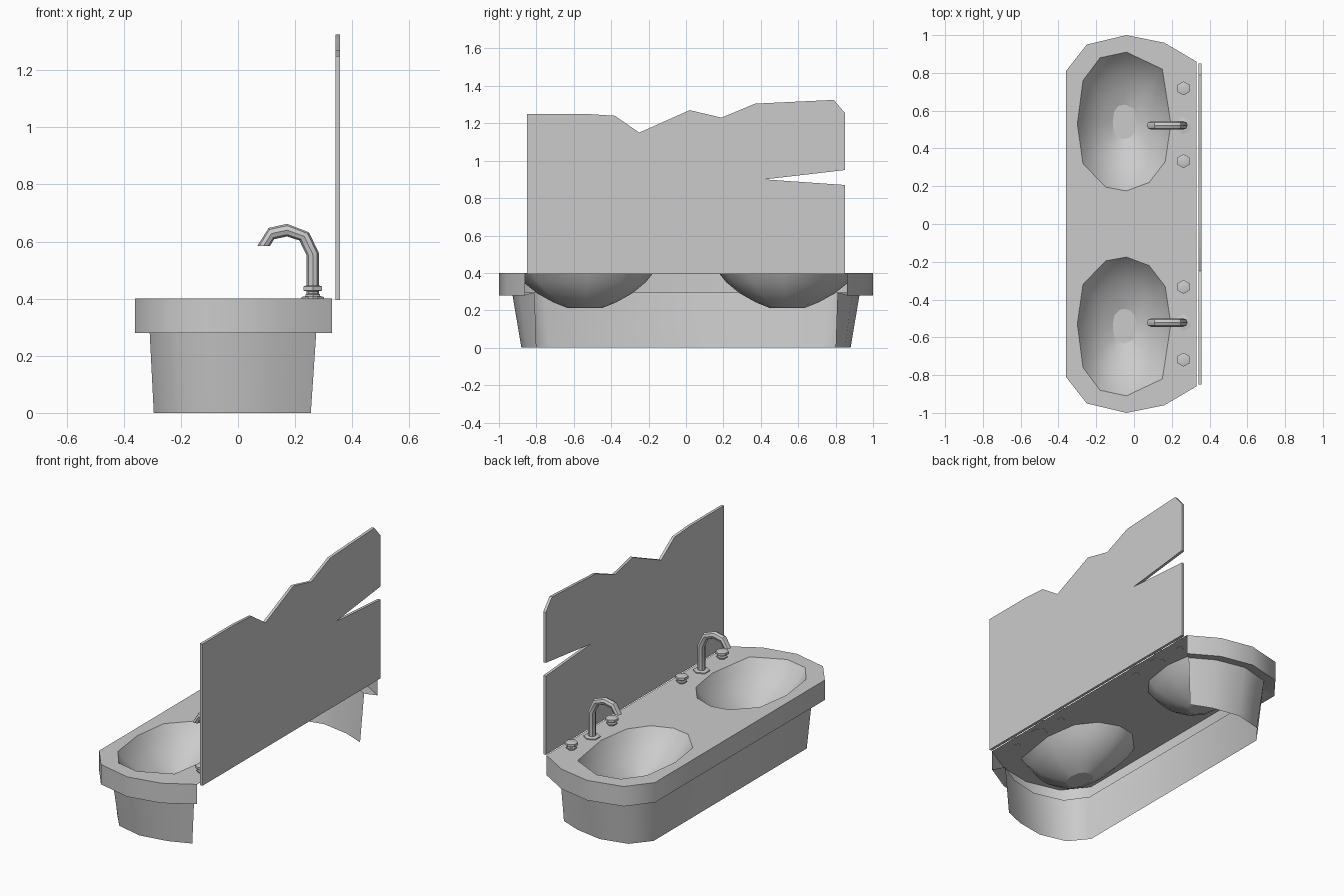
import bpy, bmesh
from math import sin, cos, pi, radians

cube = bpy.data.objects.get("Cube")
if cube:
    bpy.data.objects.remove(cube, do_unlink=True)

GREY = (0.6, 0.6, 0.6, 1)
mat = bpy.data.materials.new("light grey")
mat.use_nodes = True
mat.diffuse_color = GREY
mat.node_tree.nodes["Principled BSDF"].inputs["Base Color"].default_value = GREY


def finish(bm, name, angle=40):
    mesh = bpy.data.meshes.new(name)
    bm.to_mesh(mesh)
    bm.free()
    mesh.materials.append(mat)
    ob = bpy.data.objects.new(name, mesh)
    bpy.context.collection.objects.link(ob)
    bpy.ops.object.select_all(action='DESELECT')
    ob.select_set(True)
    bpy.context.view_layer.objects.active = ob
    bpy.ops.object.shade_smooth_by_angle(angle=radians(angle))
    return ob


def loft(bm, rings, closed=True):
    """Skin a list of rings of points; returns the rings as vertices."""
    vs = [[bm.verts.new(p) for p in ring] for ring in rings]
    n = len(vs[0])
    for a, b in zip(vs, vs[1:]):
        for i in range(n if closed else n - 1):
            j = (i + 1) % n
            bm.faces.new((a[i], b[i], b[j], a[j]))
    return vs


def solid(name, rings):
    """Closed skin with a cap on both ends."""
    bm = bmesh.new()
    vs = loft(bm, rings)
    bm.faces.new(vs[0])
    bm.faces.new(vs[-1])
    bmesh.ops.recalc_face_normals(bm, faces=bm.faces)
    return finish(bm, name)


def outline(half, z):
    """Mirror a half outline across y and lift it to height z."""
    return [(x, y, z) for x, y in half] + [(x, -y, z) for x, y in reversed(half)]


TOP = 0.4
RIM = [(.33, .86), (.16, .96), (-.04, 1), (-.25, .95), (-.36, .81)]
BODY_TOP = [(.275, .81), (.14, .89), (-.04, .93), (-.22, .885), (-.31, .76)]
BODY_LOW = [(.255, .8), (.13, .85), (-.04, .88), (-.205, .84), (-.295, .73)]
BOWL = [(-.3, .53), (-.27, .76), (-.18, .88), (-.04, .91), (.15, .82), (.195, .53),
        (.165, .33), (.08, .22), (-.04, .175), (-.15, .195), (-.27, .32)]


def bowl_ring(side, scale, z):
    cx, cy = -.05, .54
    pts = [(cx + (x - cx) * scale, side * (cy + (y - cy) * scale), z) for x, y in BOWL]
    return pts if side > 0 else pts[::-1]


# Countertop sheet with two bowl openings
bm = bmesh.new()
loops = [[bm.verts.new(p) for p in ring] for ring in
         (outline(RIM, TOP), bowl_ring(1, 1, TOP), bowl_ring(-1, 1, TOP))]
edges = [bm.edges.new((l[i - 1], l[i])) for l in loops for i in range(len(l))]
bmesh.ops.triangle_fill(bm, use_beauty=True, use_dissolve=False, edges=edges, normal=(0, 0, 1))
inside = [f for f in bm.faces if any(all(v in l for v in f.verts) for l in loops[1:])]
bmesh.ops.delete(bm, geom=inside, context='FACES_ONLY')
for f in bm.faces:
    f.normal_update()
    if f.normal.z < 0:
        f.normal_flip()
finish(bm, "countertop")

# Apron and body, open at the back and underneath
bm = bmesh.new()
loft(bm, [outline(RIM, TOP), outline(RIM, .28), outline(BODY_TOP, .295)], closed=False)
finish(bm, "counter_apron")
bm = bmesh.new()
loft(bm, [outline(BODY_TOP, .295), outline(BODY_LOW, 0)], closed=False)
finish(bm, "vanity_body")

# Splashback panel with a jagged top and a wedge notch
PANEL = [(-.85, .395), (-.85, 1.25), (-.53, 1.25), (-.38, 1.24), (-.25, 1.15), (.02, 1.27),
         (.19, 1.23), (.37, 1.305), (.79, 1.325), (.85, 1.255), (.85, .95), (.42, .9),
         (.85, .87), (.85, .395)]
solid("wall_panel", [[(x, y, z) for y, z in PANEL] for x in (.341, .358)])


def disc(x, y, z, r, sides=6):
    return [(x + r * sin(i * 2 * pi / sides), y + r * cos(i * 2 * pi / sides), z)
            for i in range(sides)]


def turned(name, x, y, profile):
    return solid(name, [disc(x, y, z, r) for r, z in profile])


def tube(name, y, path, r, sides=8):
    """Bent pipe in the xz plane; each path point holds x, z and section tilt."""
    rings = []
    for x, z, tilt in path:
        a = radians(tilt)
        rings.append([(x + r * cos(t) * cos(a), y + r * sin(t), z + r * cos(t) * sin(a))
                      for t in (2 * pi * i / sides for i in range(sides))])
    return solid(name, rings)


SPOUT = [(.262, .4, 0), (.262, .555, 10), (.232, .618, 40), (.172, .64, 90),
         (.117, .628, 115), (.09, .585, 180)]
KNOB = [(.02, .398), (.02, .408), (.03, .408), (.03, .415), (.018, .418),
        (.018, .425), (.037, .428), (.037, .443), (.026, .446)]

for side, word in ((1, "back"), (-1, "front")):
    # Bowl
    bm = bmesh.new()
    rings = [bowl_ring(side, s, z) for s, z in
             ((1, TOP), (.89, .35), (.69, .29), (.46, .243), (.25, .212))]
    bm.faces.new(loft(bm, rings)[-1])
    finish(bm, word + "_bowl", 60)
    # Tap with a hexagonal foot, and a knob on each side of it
    turned(word + "_tap_foot", .262, side * .522, [(.046, .398), (.046, .406), (.024, .41)])
    tube(word + "_tap_spout", side * .522, SPOUT, .022)
    for y, place in ((.333, "inner"), (.718, "outer")):
        turned(f"{word}_{place}_knob", .262, side * y, KNOB)
